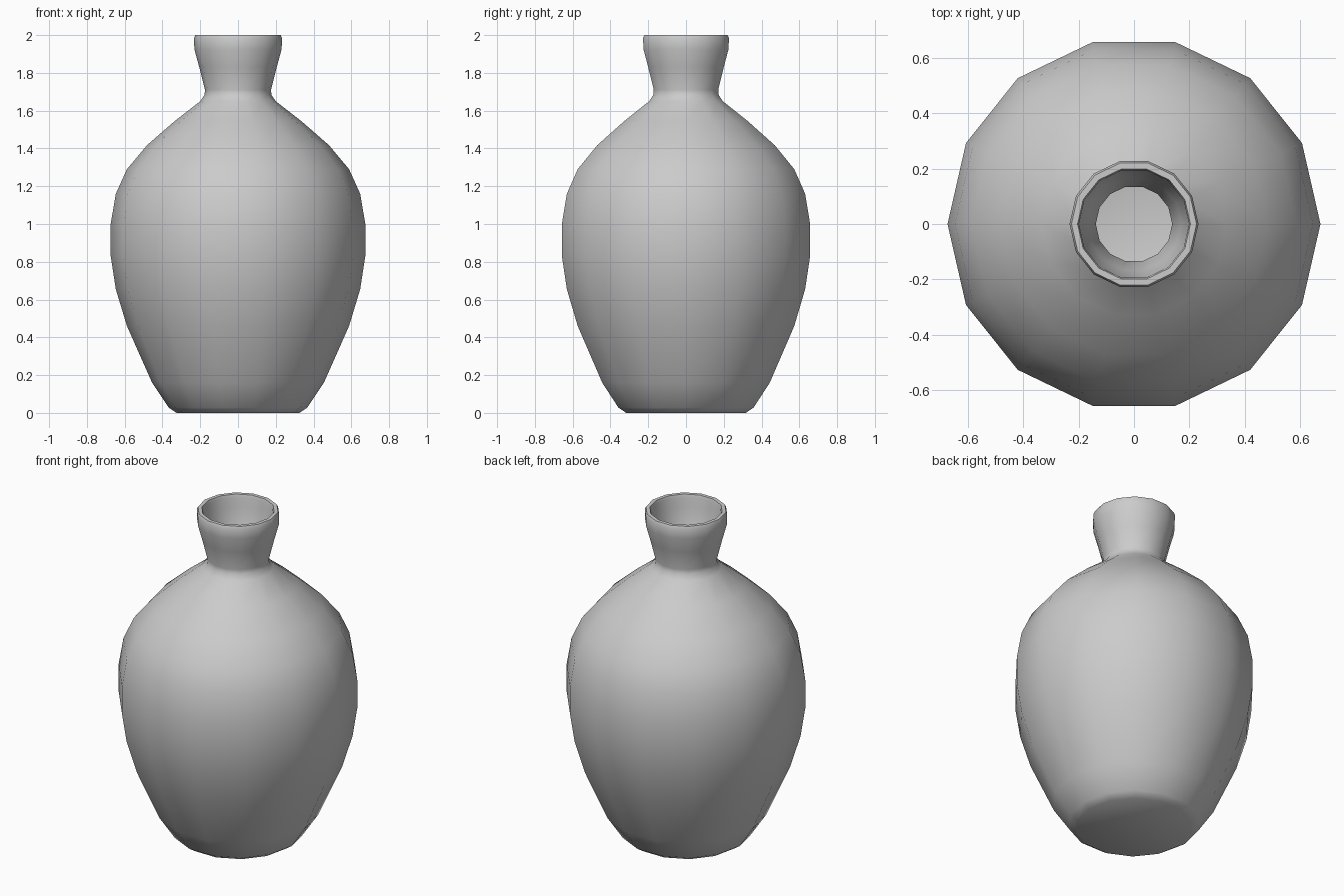
import bpy, bmesh
from math import cos, sin, tau, radians

SIDES = 14

# outer profile (radius, height), foot to rim
outer = [(0.325, 0.0), (0.367, 0.028), (0.455, 0.16), (0.588, 0.46),
         (0.647, 0.655), (0.674, 0.83), (0.674, 1.0), (0.647, 1.16),
         (0.588, 1.29), (0.482, 1.417), (0.335, 1.545), (0.2, 1.65),
         (0.177, 1.683), (0.175, 1.71), (0.205, 1.83), (0.231, 1.925),
         (0.233, 1.985), (0.226, 2.0)]
# inner profile, rim back down to the inside floor
inner = [(0.204, 2.0), (0.199, 1.985), (0.197, 1.93), (0.17, 1.84),
         (0.138, 1.715), (0.138, 1.675), (0.172, 1.625), (0.31, 1.515),
         (0.455, 1.39), (0.555, 1.27), (0.612, 1.15), (0.638, 1.0),
         (0.638, 0.835), (0.612, 0.665), (0.555, 0.475), (0.424, 0.18),
         (0.345, 0.055), (0.31, 0.036)]

# lathe the vase
bm = bmesh.new()
rings = [[bm.verts.new((r * cos(tau * i / SIDES), r * sin(tau * i / SIDES), z))
          for i in range(SIDES)] for r, z in outer + inner]
for a, b in zip(rings, rings[1:]):
    for i in range(SIDES):
        j = (i + 1) % SIDES
        bm.faces.new((a[i], a[j], b[j], b[i]))

# underside and inside floor
bm.faces.new(rings[0][::-1])
bm.faces.new(rings[-1])
bmesh.ops.recalc_face_normals(bm, faces=bm.faces[:])

mesh = bpy.data.meshes.new("vase")
bm.to_mesh(mesh)
bm.free()
vase = bpy.data.objects.new("vase", mesh)
bpy.context.collection.objects.link(vase)
bpy.context.view_layer.objects.active = vase
vase.select_set(True)
bpy.ops.object.shade_smooth_by_angle(angle=radians(50))
